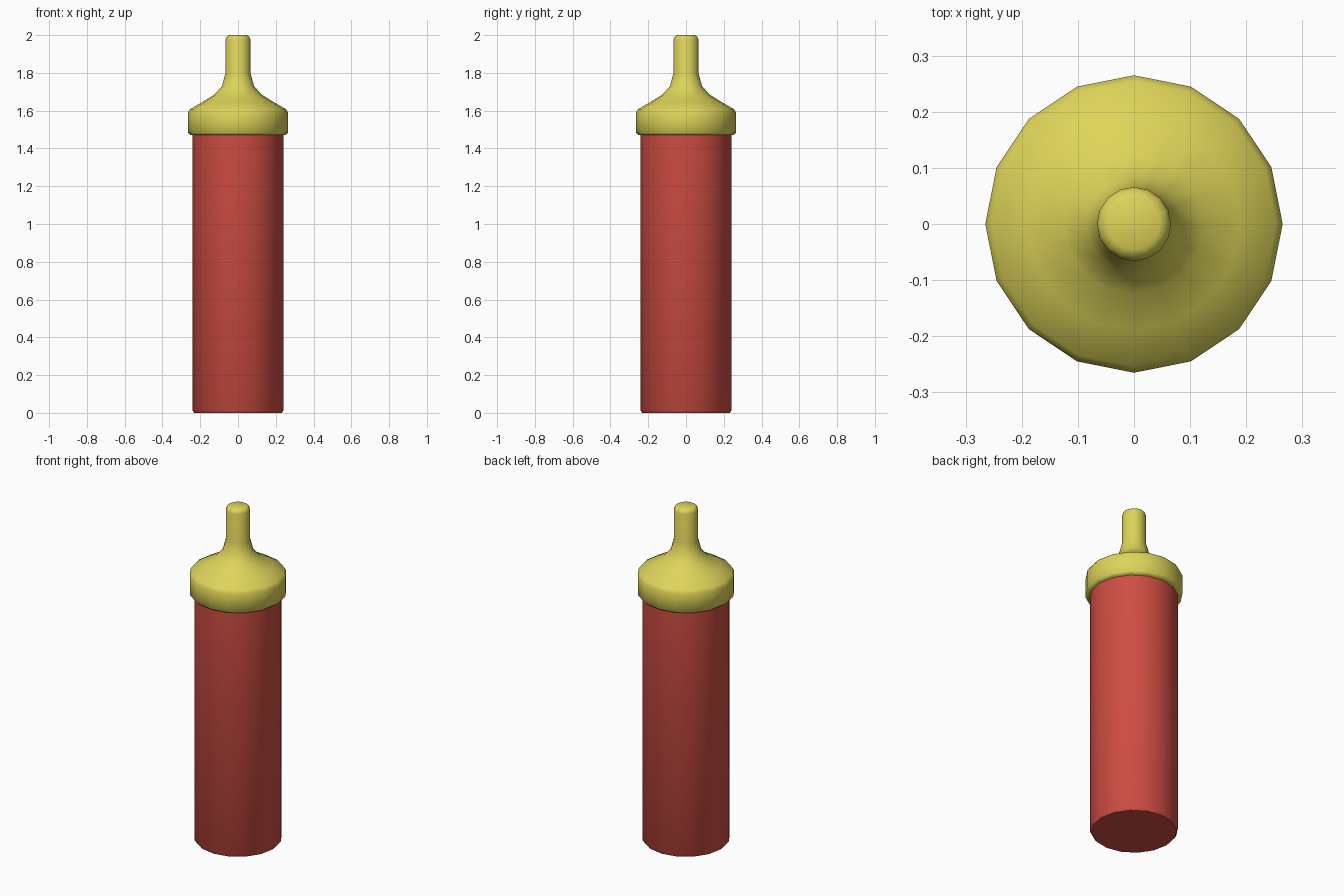
import bpy, bmesh, math

if "Cube" in bpy.data.objects:
    bpy.data.objects.remove(bpy.data.objects["Cube"])

SIDES = 16


def material(name, color):
    m = bpy.data.materials.new(name)
    m.diffuse_color = (*color, 1)
    m.use_nodes = True
    m.node_tree.nodes["Principled BSDF"].inputs["Base Color"].default_value = m.diffuse_color
    return m


def lathe(name, profile, mat, angle):
    """Revolve (radius, z) points around z, closing both ends with caps."""
    bm = bmesh.new()
    rings = []
    for r, z in profile:
        rings.append([bm.verts.new((r * math.cos(2 * math.pi * i / SIDES),
                                    r * math.sin(2 * math.pi * i / SIDES), z))
                      for i in range(SIDES)])
    for low, high in zip(rings, rings[1:]):
        for i in range(SIDES):
            j = (i + 1) % SIDES
            bm.faces.new((low[i], low[j], high[j], high[i]))
    bm.faces.new(rings[0][::-1])
    bm.faces.new(rings[-1])
    mesh = bpy.data.meshes.new(name)
    bm.to_mesh(mesh)
    bm.free()
    mesh.materials.append(mat)
    obj = bpy.data.objects.new(name, mesh)
    bpy.context.collection.objects.link(obj)
    bpy.ops.object.select_all(action='DESELECT')
    obj.select_set(True)
    bpy.context.view_layer.objects.active = obj
    bpy.ops.object.shade_smooth_by_angle(angle=math.radians(angle))
    return obj


red = material("red plastic", (0.62, 0.075, 0.055))
yellow = material("yellow plastic", (0.73, 0.66, 0.10))

# Straight bottle with a tiny bevel at the base
lathe("bottle_body", [(0.232, 0), (0.24, 0.012), (0.24, 1.48)], red, 40)

# Cap: collar, sloped shoulder, flared neck and rounded nozzle
lathe("nozzle_cap", [(0.252, 1.47), (0.265, 1.482), (0.265, 1.59), (0.254, 1.608),
                     (0.19, 1.645), (0.125, 1.685), (0.085, 1.73),
                     (0.066, 1.80), (0.066, 1.975), (0.06, 1.992), (0.046, 2.0)],
      yellow, 60)
